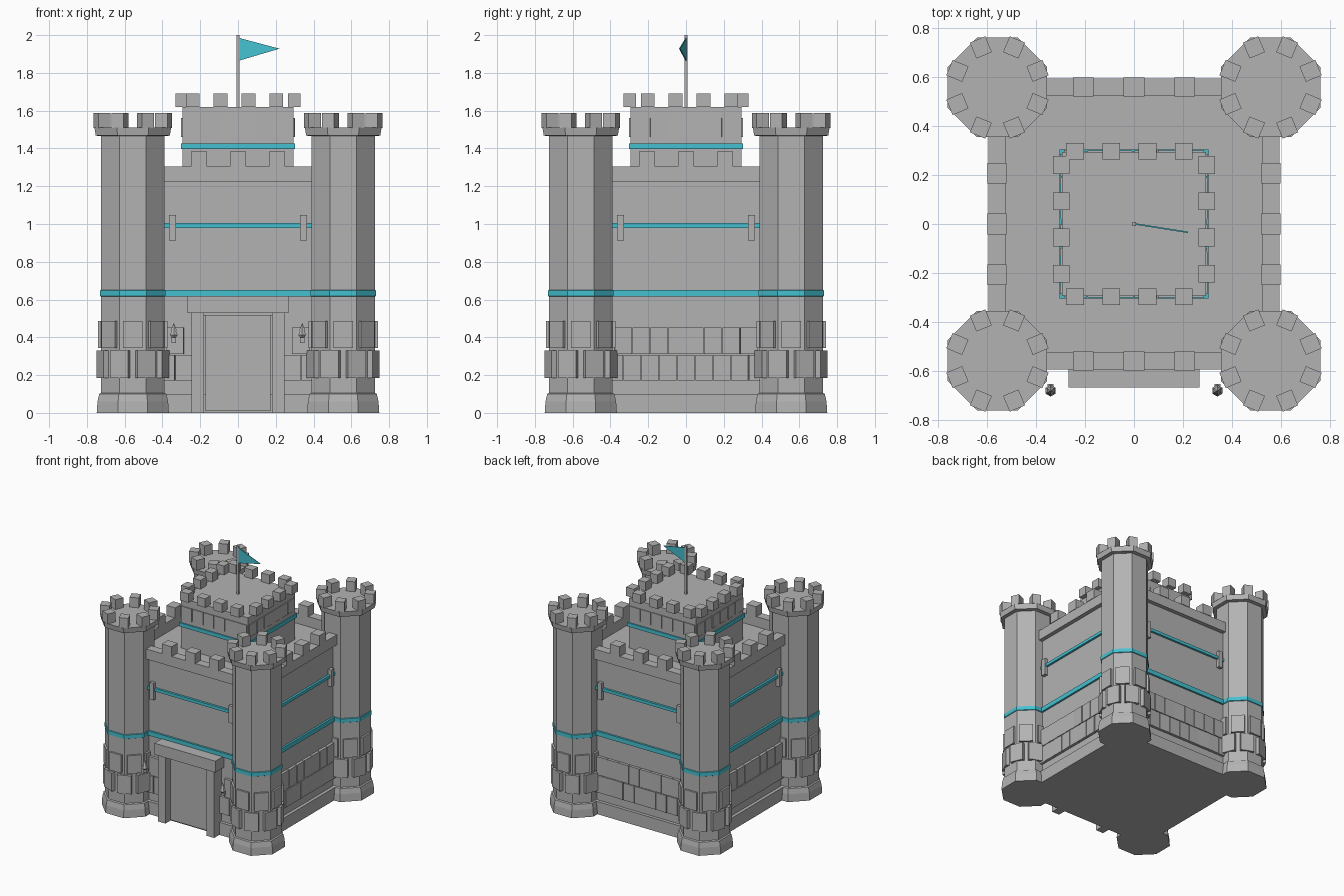
import bpy, bmesh, math, random
from mathutils import Matrix, Vector

if "Cube" in bpy.data.objects:
    bpy.data.objects.remove(bpy.data.objects["Cube"])

random.seed(4)


def material(name, rgb):
    m = bpy.data.materials.new(name)
    m.diffuse_color = (*rgb, 1)
    m.use_nodes = True
    m.node_tree.nodes["Principled BSDF"].inputs["Base Color"].default_value = m.diffuse_color
    return m


STONE = material("grey stone", (0.45, 0.45, 0.45))
TEAL = material("teal trim", (0.06, 0.53, 0.63))
TOWER = 0.557                      # tower centre offset
ROT4 = [math.pi / 2 * i for i in range(4)]


class Part:
    """Collects pieces into one mesh object."""

    def __init__(self, name, mat):
        self.name, self.mat, self.bm = name, mat, bmesh.new()

    def box(self, size, at, turn=0.0, tilt=0.0):
        """Box moved to 'at', then turned about the z axis of the origin."""
        mx = (Matrix.Rotation(turn, 4, 'Z') @ Matrix.Translation(at)
              @ Matrix.Rotation(tilt, 4, 'Z') @ Matrix.Diagonal((*size, 1)))
        bmesh.ops.create_cube(self.bm, size=1, matrix=mx)

    def cone(self, r1, r2, z1, z2, at, sides):
        bmesh.ops.create_cone(self.bm, cap_ends=True, segments=sides, radius1=r1,
                              radius2=r2, depth=z2 - z1,
                              matrix=Matrix.Translation((*at, (z1 + z2) / 2)))

    def lathe8(self, profile):
        """Octagonal solid; profile holds (flat-to-centre distance, height)."""
        rings = []
        for a, z in profile:
            r = a / math.cos(math.pi / 8)
            rings.append([self.bm.verts.new((r * math.cos(math.pi * (i + .5) / 4),
                                             r * math.sin(math.pi * (i + .5) / 4), z))
                          for i in range(8)])
        for lo, hi in zip(rings, rings[1:]):
            for i in range(8):
                j = (i + 1) % 8
                self.bm.faces.new((lo[i], lo[j], hi[j], hi[i]))
        self.bm.faces.new(rings[0][::-1])
        self.bm.faces.new(rings[-1])

    def at_corners(self):
        """Repeat the mesh on all four tower positions."""
        src = self.bm.verts[:] + self.bm.edges[:] + self.bm.faces[:]
        for sx, sy in ((1, -1), (-1, 1), (-1, -1)):
            new = bmesh.ops.duplicate(self.bm, geom=src)["geom"]
            bmesh.ops.translate(self.bm, vec=(sx * TOWER, sy * TOWER, 0),
                                verts=[g for g in new if isinstance(g, bmesh.types.BMVert)])
        bmesh.ops.translate(self.bm, vec=(TOWER, TOWER, 0),
                            verts=[g for g in src if isinstance(g, bmesh.types.BMVert)])

    def done(self):
        bmesh.ops.recalc_face_normals(self.bm, faces=self.bm.faces[:])
        me = bpy.data.meshes.new(self.name)
        self.bm.to_mesh(me)
        self.bm.free()
        me.materials.append(self.mat)
        bpy.context.collection.objects.link(bpy.data.objects.new(self.name, me))


# Corner towers: flared foot, shaft and crown
p = Part("towers", STONE)
p.lathe8([(.191, 0), (.187, .06), (.178, .1), (.168, .105), (.168, 1.465),
          (.196, 1.468), (.203, 1.51)])
p.at_corners()
p.done()

# Tower merlons sit over the octagon corners
p = Part("tower_merlons", STONE)
for i in range(8):
    p.box((.07, .068, .08), (.177, 0, 1.548), math.pi * (i + .5) / 4)
p.at_corners()
p.done()

# Tower stone blocks: lower row on corners, upper row on flats
p = Part("tower_blocks", STONE)
for i in range(8):
    p.box((.05, .103, .145), (.163, 0, .258), math.pi * (i + .5) / 4)
    p.box((.04, .103, .143), (.163, 0, .416), math.pi * i / 4)
p.at_corners()
p.done()

# Teal tower bands
p = Part("tower_bands", TEAL)
p.lathe8([(.166, .614), (.173, .618), (.173, .648), (.166, .652)])
p.at_corners()
p.done()

# Main walls with plinth, parapet and wall merlons
p = Part("main_walls", STONE)
p.box((1.12, 1.12, 1.225), (0, 0, .6125))
p.box((1.17, 1.17, .1), (0, 0, .05))
p.done()
p = Part("parapets", STONE)
m = Part("wall_merlons", STONE)
for t in ROT4:
    p.box((.9, .068, .08), (0, -.559, 1.265), t)
    for x in (-.207, 0, .207):
        m.box((.085, .077, .08), (x, -.559, 1.344), t)
p.done()
m.done()

# Teal wall band and thin rail with end brackets on every side
p = Part("wall_bands", TEAL)
b = Part("rail_brackets", STONE)
for t in ROT4:
    p.box((.86, .03, .036), (0, -.56, .633), t)
    p.box((.86, .03, .024), (0, -.562, .992), t)
    for x in (-.347, .347):
        b.box((.036, .05, .135), (x, -.562, .979), t)
p.done()
b.done()

# Two staggered brick courses; the front leaves room for the gate
p = Part("wall_bricks", STONE)
for t in ROT4:
    for row, (z, h) in enumerate(((.238, .135), (.382, .142))):
        for i in range(-4, 5):
            x = .095 * (i + .5 * row)
            if abs(x) > .4 or (t == 0 and abs(x) < .27):
                continue
            p.box((.091, .04, h), (x, -.562, z), t, random.uniform(-.06, .06))
p.done()

# Gate: door leaf, posts and lintel
p = Part("door", STONE)
p.box((.345, .04, .505), (0, -.575, .2625))
p.done()
p = Part("gate_frame", STONE)
for x in (-.213, .213):
    p.box((.066, .09, .53), (x, -.605, .265))
p.box((.535, .12, .09), (0, -.606, .575))
p.box((.36, .06, .02), (0, -.58, .525))
p.done()

# Torches beside the gate: holder, cup and layered flame
p = Part("torches", STONE)
for x in (-.34, .34):
    p.box((.024, .024, .03), (x, -.665, .385))
    p.cone(.014, .022, .4, .412, (x, -.68), 6)
    p.cone(.024, .01, .412, .44, (x, -.68), 6)
    p.cone(.018, .001, .437, .475, (x, -.68), 6)
p.done()

# Central keep
p = Part("keep", STONE)
p.box((.588, .588, .4), (0, 0, 1.42))
p.done()
p = Part("keep_band", TEAL)
p.box((.606, .606, .03), (0, 0, 1.412))
p.done()
p = Part("keep_bricks", STONE)
for t in ROT4:
    for i in range(6):
        p.box((.091, .02, .1), (-.24 + .096 * i, -.29, 1.51), t, random.uniform(-.05, .05))
p.done()
p = Part("keep_merlons", STONE)
for s in (-1, 1):
    for k in (-.24, -.093, .055, .203):
        p.box((.073, .066, .07), (k, s * .297, 1.655))
        p.box((.066, .073, .07), (s * .297, -k, 1.655))
p.done()

# Flagpole and pennant
p = Part("flagpole", STONE)
p.box((.018, .018, .4), (0, 0, 1.8))
p.done()
p = Part("flag", TEAL)
tri = [(.006, 0, 1.985), (.006, 0, 1.865), (.22, -.034, 1.928)]
f, k = ([p.bm.verts.new(Vector(c) + Vector((0, d, 0))) for c in tri] for d in (-.003, .003))
p.bm.faces.new(f)
p.bm.faces.new(k[::-1])
for i in range(3):
    j = (i + 1) % 3
    p.bm.faces.new((f[i], k[i], k[j], f[j]))
p.done()
